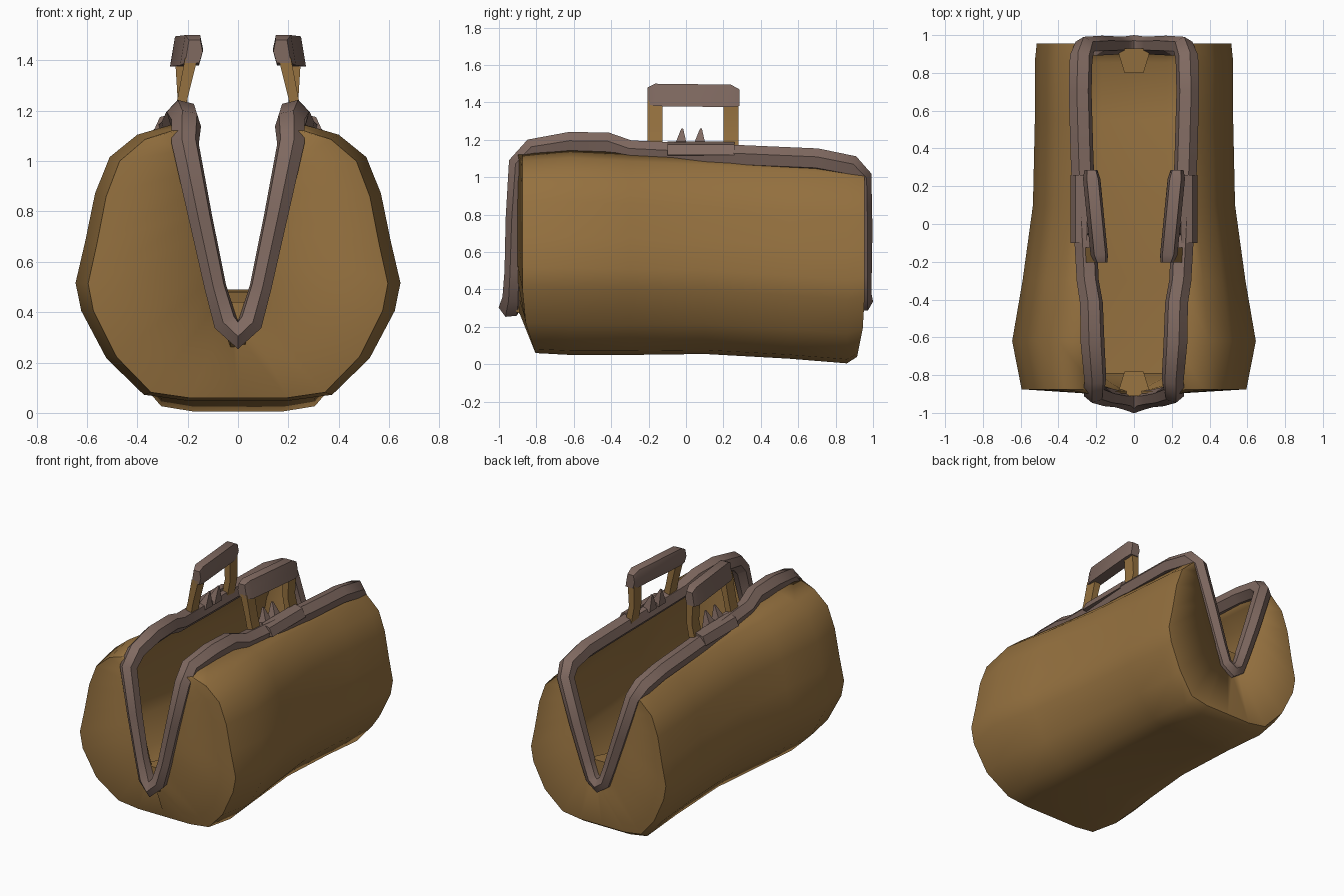
import bpy, bmesh, math

if "Cube" in bpy.data.objects:
    bpy.data.objects.remove(bpy.data.objects["Cube"])


def material(name, rgb):
    m = bpy.data.materials.new(name)
    m.diffuse_color = (*rgb, 1)
    m.use_nodes = True
    m.node_tree.nodes["Principled BSDF"].inputs["Base Color"].default_value = m.diffuse_color
    return m


TAN = material("tan leather", (0.30, 0.165, 0.050))
TRIM = material("grey brown trim", (0.215, 0.142, 0.118))


def smooth(ob, angle):
    bpy.ops.object.select_all(action='DESELECT')
    ob.select_set(True)
    bpy.context.view_layer.objects.active = ob
    bpy.ops.object.shade_smooth_by_angle(angle=math.radians(angle))


def finish(name, bm, mat, angle=40, recalc=True):
    if recalc:
        bmesh.ops.recalc_face_normals(bm, faces=bm.faces)
    me = bpy.data.meshes.new(name)
    bm.to_mesh(me)
    bm.free()
    ob = bpy.data.objects.new(name, me)
    bpy.context.collection.objects.link(ob)
    me.materials.append(mat)
    smooth(ob, angle)
    return ob


def tube(name, points, radii, mat):
    """Faceted closed tube along a polyline."""
    cu = bpy.data.curves.new(name, 'CURVE')
    cu.dimensions = '3D'
    cu.bevel_depth = 1
    cu.bevel_resolution = 1
    sp = cu.splines.new('POLY')
    sp.points.add(len(points) - 1)
    for p, co, r in zip(sp.points, points, radii):
        p.co = (*co, 1)
        p.radius = r
    sp.use_cyclic_u = True
    ob = bpy.data.objects.new(name, cu)
    bpy.context.collection.objects.link(ob)
    bpy.ops.object.select_all(action='DESELECT')
    ob.select_set(True)
    bpy.context.view_layer.objects.active = ob
    bpy.ops.object.convert(target='MESH')
    ob = bpy.context.view_layer.objects.active
    ob.data.materials.clear()
    ob.data.materials.append(mat)
    smooth(ob, 50)


def loft(bm, sections):
    """Join rings of equal length and cap the ends."""
    rings = [[bm.verts.new(p) for p in s] for s in sections]
    n = len(rings[0])
    for a, b in zip(rings, rings[1:]):
        for i in range(n):
            j = (i + 1) % n
            bm.faces.new((a[i], a[j], b[j], b[i]))
    bm.faces.new(rings[0])
    bm.faces.new(rings[-1])


# Bag body: open-topped sections lofted along y, V-slit end panels at both ends
half = [(0, 0), (.33, 0), (.58, .02), (.81, .15), (.965, .32), (1, .42),
        (.94, .57), (.88, .74), (.79, .87), (.62, .95)]
# y, half width, bottom z, top z, lip x, end shift of the bottom
stations = [(-.875, .595, .06, 1.14, .20, .07), (-.62, .645, .05, 1.16, .21, 0),
            (-.3, .59, .05, 1.14, .24, 0), (.1, .535, .055, 1.12, .26, 0),
            (.55, .525, .03, 1.09, .28, 0), (.86, .525, .005, 1.07, .28, 0),
            (.955, .515, .04, 1.05, .27, -.04)]


def section(y, w, zb, zt, lip, shift):
    right = [(x * w, y + shift * max(0, 1 - t / .2), zb + t * (zt - zb)) for x, t in half]
    right.append((lip, y, zt))
    return [(-x, yy, z) for x, yy, z in right[:0:-1]] + right


def slit(y, lip, zt, zb=.31):
    n = len(half)
    right = [(lip * (k / n) ** .85, y, zb + (zt - zb) * k / n) for k in range(n + 1)]
    return [(-x, yy, z) for x, yy, z in right[:0:-1]] + right


rows = [slit(-.905, .205, 1.13)] + [section(*s) for s in stations] + [slit(.955, .265, 1.04)]
bm = bmesh.new()
grid = [[bm.verts.new(p) for p in r] for r in rows]
for a, b in zip(grid, grid[1:]):
    for i in range(len(a) - 1):
        bm.faces.new((a[i], b[i], b[i + 1], a[i + 1]))
bmesh.ops.remove_doubles(bm, verts=bm.verts, dist=.001)
# make every face point outwards, judged on the lowest face
bmesh.ops.recalc_face_normals(bm, faces=bm.faces)
low = min(bm.faces, key=lambda f: f.calc_center_median().z)
if low.normal.z > 0:
    bmesh.ops.reverse_faces(bm, faces=bm.faces)
body = finish("bag_body", bm, TAN, 50, recalc=False)
solid = body.modifiers.new("leather thickness", 'SOLIDIFY')
solid.thickness = .02
solid.offset = -1

# Mouth frame: one closed band over both lips and down both slits
right_path = [(.05, -.93, .36, .052), (.09, -.925, .50, .046), (.15, -.915, .78, .05),
              (.21, -.895, 1.07, .057), (.205, -.82, 1.15, .06), (.22, -.62, 1.18, .065),
              (.225, -.42, 1.18, .062), (.245, -.3, 1.14, .06), (.26, 0, 1.125, .062),
              (.275, .35, 1.11, .062), (.285, .7, 1.095, .062), (.28, .88, 1.06, .062),
              (.26, .94, 1.0, .055), (.17, .945, .72, .052), (.09, .945, .48, .048), (.05, .945, .37, .048)]
loop = [(0, -.94, .31, .062)] + right_path + [(0, .945, .335, .055)]
loop += [(-x, y, z, r) for x, y, z, r in right_path[::-1]]
tube("mouth_frame", [p[:3] for p in loop], [p[3] for p in loop], TRIM)

# Lining folds inside the foot of each slit
for name, y, top in (("front_lining_fold", -.84, .44), ("back_lining_fold", .86, .49)):
    s = 1 if y > 0 else -1
    bm = bmesh.new()
    loft(bm, [[(-.09, y + .07 * s, top), (-.05, y - .06 * s, top - .01), (.05, y - .06 * s, top - .01),
               (.09, y + .07 * s, top)],
              [(-.03, y + .07 * s, .28), (-.03, y, .25), (.03, y, .25), (.03, y + .07 * s, .28)]])
    finish(name, bm, TAN)

# Handles: trim grip on two tan straps, plus a small clasp, on each side
for side, s in (("left", -1), ("right", 1)):
    bm = bmesh.new()
    rings = []
    for y, x, zc, k in ((-.205, .172, 1.435, .75), (-.165, .18, 1.44, 1), (.24, .22, 1.435, 1), (.285, .225, 1.425, .75)):
        rings.append([(s * (x + a * k), y, zc + b * k) for a, b in
                      ((-.025, -.06), (.05, -.06), (.04, 0), (.03, .06), (-.03, .06), (-.042, 0))])
    loft(bm, rings)
    finish(side + "_grip", bm, TRIM)

    for label, y, xt in (("front", -.165, .185), ("back", .24, .225)):
        bm = bmesh.new()
        loft(bm, [[(s * (x + dx * t), y + dy, z) for dx, dy in
                   ((-.025, -.04), (.025, -.04), (.025, .04), (-.025, .04))]
                  for x, z, t in ((.255, 1.09, 1), (.22, 1.25, .8), (xt, 1.41, 1))])
        finish(f"{side}_{label}_strap", bm, TAN)

    bm = bmesh.new()
    for y, top in ((-.02, 1.26), (.08, 1.26)):
        loft(bm, [[(s * x, y + dy, 1.15) for x, dy in ((.20, -.05), (.27, -.05), (.27, .03), (.20, .03))],
                  [(s * x, y + dy, top) for x, dy in ((.20, -.005), (.21, -.005), (.21, .005), (.20, .005))]])
    # low flap folded over the outside of the lip
    loft(bm, [[(s * x, y, z) for x, z in ((.25, 1.19), (.31, 1.175), (.335, 1.12), (.27, 1.11))]
              for y in (-.1, .26)])
    finish(side + "_clasp", bm, TRIM)
